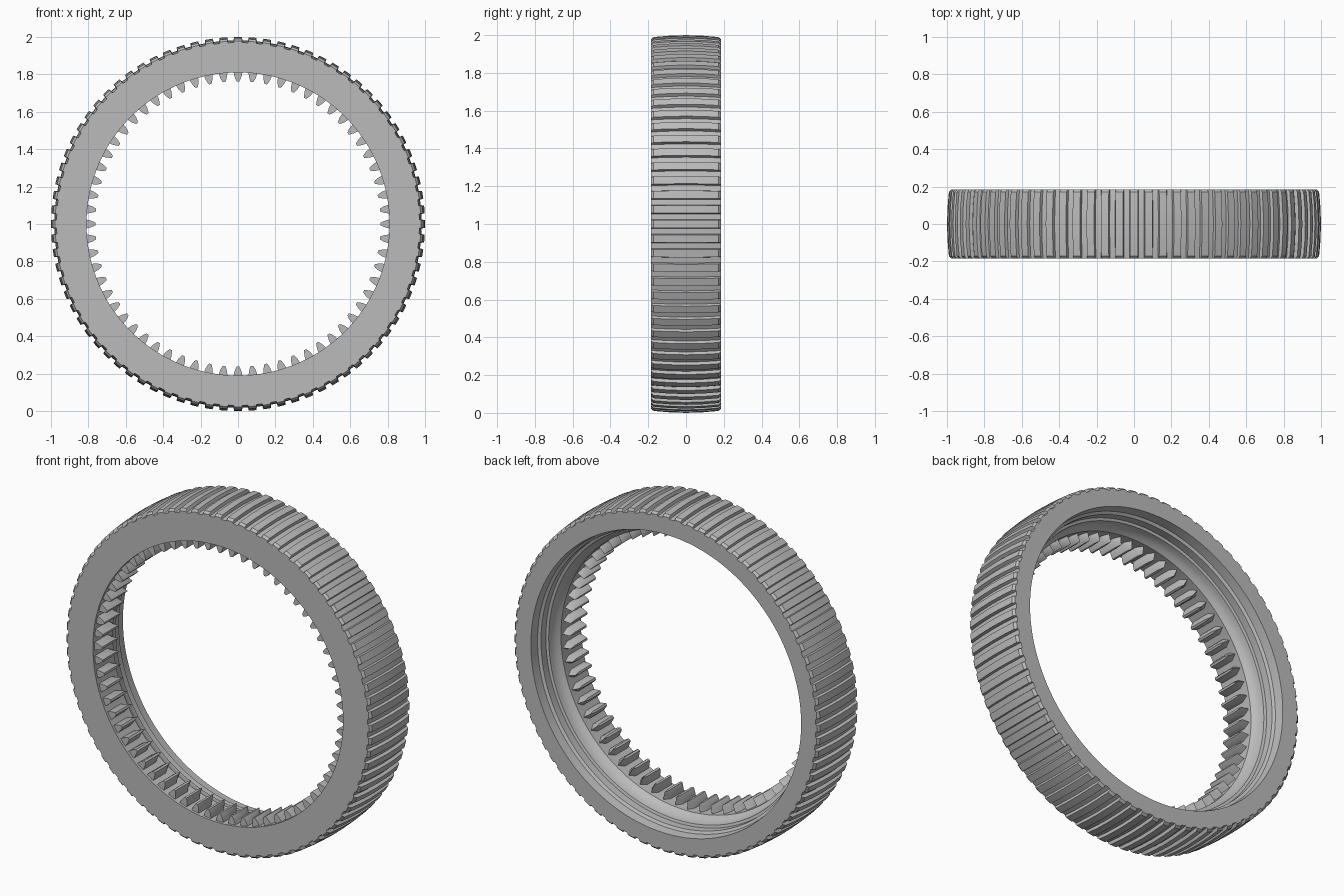
import bpy, bmesh
from math import sin, cos, tau, radians

cube = bpy.data.objects.get("Cube")
if cube:
    bpy.data.objects.remove(cube)

RIDGES, TEETH = 80, 64

steel = bpy.data.materials.new("grey steel")
steel.use_nodes = True
color = (0.5, 0.5, 0.5, 1)
steel.diffuse_color = color
steel.node_tree.nodes["Principled BSDF"].inputs["Base Color"].default_value = color


def polar(r, a, y):
    """Point at radius r and angle a (from the top) around the ring axis."""
    return (r * sin(a), y, 1 + r * cos(a))


def finish(bm, name):
    bmesh.ops.recalc_face_normals(bm, faces=bm.faces)
    mesh = bpy.data.meshes.new(name)
    bm.to_mesh(mesh)
    bm.free()
    mesh.materials.append(steel)
    obj = bpy.data.objects.new(name, mesh)
    bpy.context.collection.objects.link(obj)
    bpy.ops.object.select_all(action="DESELECT")
    obj.select_set(True)
    bpy.context.view_layer.objects.active = obj
    bpy.ops.object.shade_smooth_by_angle(angle=radians(25))
    return obj


# Ring body: crowned, ridged outside and stepped bore, as (y, radius, groove depth)
half_crown = [(0.185, 0.978, 0.008), (0.172, 0.99, 0.018), (0.09, 0.997, 0.018)]
outer = [(-y, r, g) for y, r, g in half_crown] + [(0, 1.0, 0.018)] + half_crown[::-1]
bore = [(0.185, 0.875), (0.13, 0.87), (0.12, 0.855), (0.075, 0.855), (0.07, 0.84),
        (0.045, 0.837), (0.02, 0.828), (0, 0.81), (-0.185, 0.81)]
profile = outer + [(y, r, 0) for y, r in bore]

bm = bmesh.new()
rings = []
for i in range(RIDGES):
    for offset, low in ((-0.26, 0), (0.26, 0), (0.31, 1), (0.69, 1)):
        a = (i + offset) * tau / RIDGES
        rings.append([bm.verts.new(polar(r - low * g, a, y)) for y, r, g in profile])
for i, ring in enumerate(rings):
    following = rings[(i + 1) % len(rings)]
    for j in range(len(profile)):
        k = (j + 1) % len(profile)
        bm.faces.new((ring[j], ring[k], following[k], following[j]))
finish(bm, "ridged_ring")

# Inner teeth: tapered towards the axis, with a flat front and a pointed back end
bm = bmesh.new()
plan = [(-1, -0.17), (1, -0.17), (1, -0.055), (0, -0.015), (-1, -0.055)]
levels = [(0.815, 0.024), (0.79, 0.019), (0.77, 0.011), (0.762, 0.006)]
for i in range(TEETH):
    a = i * tau / TEETH
    loops = [[bm.verts.new(polar(r, a + side * w / r, y)) for side, y in plan]
             for r, w in levels]
    for low, high in zip(loops, loops[1:]):
        for j in range(len(plan)):
            k = (j + 1) % len(plan)
            bm.faces.new((low[j], low[k], high[k], high[j]))
    bm.faces.new(loops[0])
    bm.faces.new(loops[-1])
finish(bm, "inner_teeth")
